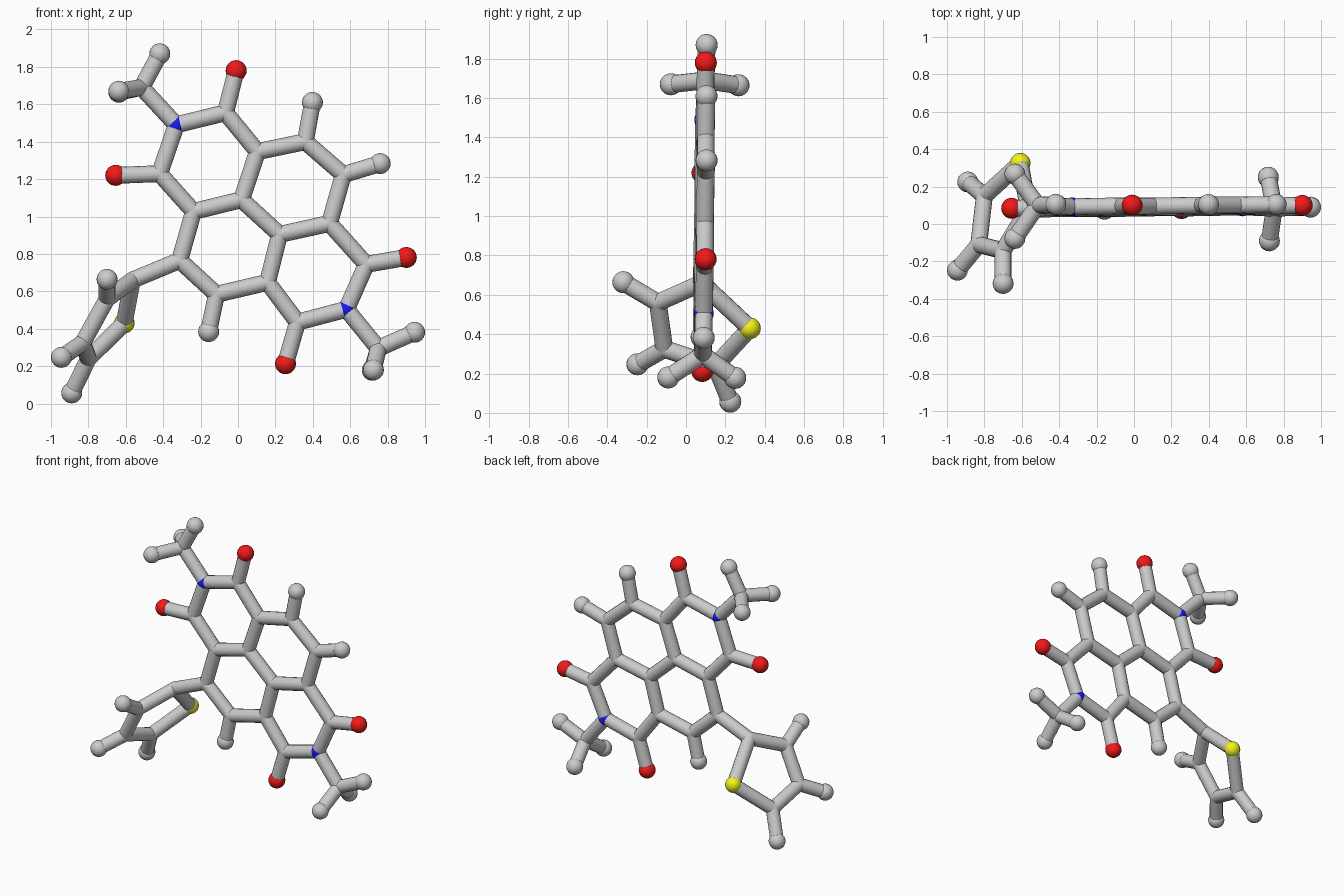
import bpy, bmesh
from mathutils import Vector, Matrix

if "Cube" in bpy.data.objects:
    bpy.data.objects.remove(bpy.data.objects["Cube"])

STICK, BALL = 0.045, 0.056

# Flat fused-ring core: (x, z), lying in a nearly vertical plane
core = {
    "N1": (-.33, 1.49), "C2": (-.067, 1.555), "C3": (.104, 1.347), "C4": (.36, 1.40),
    "C5": (.563, 1.224), "C6": (.489, .963), "C7": (.222, .904), "C8": (.019, 1.09),
    "C9": (-.238, 1.027), "C10": (-.419, 1.229), "C11": (-.312, .765), "C12": (-.115, .584),
    "C13": (.158, .648), "C14": (.318, .435), "N2": (.58, .504), "C16": (.686, .744),
    "O1": (-.01, 1.78), "O2": (-.654, 1.22), "O3": (.254, .213), "O4": (.90, .781),
    "H1": (.398, 1.61), "H2": (.76, 1.283), "H3": (-.157, .385),
}
atoms = {n: Vector((x, .076 + .014 * x + .014 * z, z)) for n, (x, z) in core.items()}

# Methyl ends and the twisted five-sided ring: (x, y, z)
atoms.update({n: Vector(p) for n, p in {
    "C20": (-.515, .10, 1.69), "H4": (-.418, .105, 1.87),
    "H5": (-.637, -.077, 1.67), "H6": (-.637, .267, 1.665),
    "C21": (.75, .085, .295), "H7": (.944, .09, .381),
    "H8": (.724, -.09, .18), "H9": (.718, .25, .178),
    "C30": (-.565, .08, .66), "C31": (-.70, -.143, .56), "C32": (-.83, -.11, .325),
    "C33": (-.80, .15, .24), "S1": (-.608, .325, .43),
    "H10": (-.70, -.318, .664), "H11": (-.944, -.247, .247), "H12": (-.889, .225, .057),
}.items()})

# Bonds as chains of atom names
chains = [
    "N1 C2 C3 C4 C5 C6 C7 C13 C14 N2 C16 C6", "C3 C8 C7", "C8 C9 C10 N1",
    "C9 C11 C12 C13", "C2 O1", "C10 O2", "C14 O3", "C16 O4", "C4 H1", "C5 H2", "C12 H3",
    "N1 C20 H4", "H5 C20 H6", "N2 C21 H7", "H8 C21 H9",
    "C11 C30 C31 C32 C33 S1 C30", "C31 H10", "C32 H11", "C33 H12",
]


def finish(bm, name, color=None):
    mesh = bpy.data.meshes.new(name)
    bm.to_mesh(mesh)
    bm.free()
    ob = bpy.data.objects.new(name, mesh)
    bpy.context.collection.objects.link(ob)
    if color:
        mat = bpy.data.materials.new(name + "_color")
        mat.diffuse_color = color
        mat.use_nodes = True
        mat.node_tree.nodes["Principled BSDF"].inputs["Base Color"].default_value = mat.diffuse_color
        mesh.materials.append(mat)
    bpy.ops.object.select_all(action='DESELECT')
    ob.select_set(True)
    bpy.context.view_layer.objects.active = ob
    bpy.ops.object.shade_smooth_by_angle()
    return ob


def balls(name, letter, radius, color=None):
    bm = bmesh.new()
    for n, p in atoms.items():
        if n[0] == letter:
            bmesh.ops.create_uvsphere(bm, u_segments=20, v_segments=12, radius=radius,
                                      matrix=Matrix.Translation(p))
    return finish(bm, name, color)


# Sticks between the atoms
bm = bmesh.new()
for chain in chains:
    names = chain.split()
    for a, b in zip(names, names[1:]):
        d = atoms[b] - atoms[a]
        rot = d.to_track_quat('Z', 'Y').to_matrix().to_4x4()
        bmesh.ops.create_cone(bm, cap_ends=True, segments=16, radius1=STICK, radius2=STICK,
                              depth=d.length,
                              matrix=Matrix.Translation((atoms[a] + atoms[b]) / 2) @ rot)
finish(bm, "bond_sticks")

# Joints and end balls
balls("carbon_joints", "C", STICK)
balls("hydrogen_balls", "H", BALL)
balls("oxygen_balls", "O", BALL, (.9, .01, .01, 1))
balls("nitrogen_joints", "N", .05, (.01, .01, .9, 1))
balls("sulfur_ball", "S", .055, (.9, .9, .01, 1))
